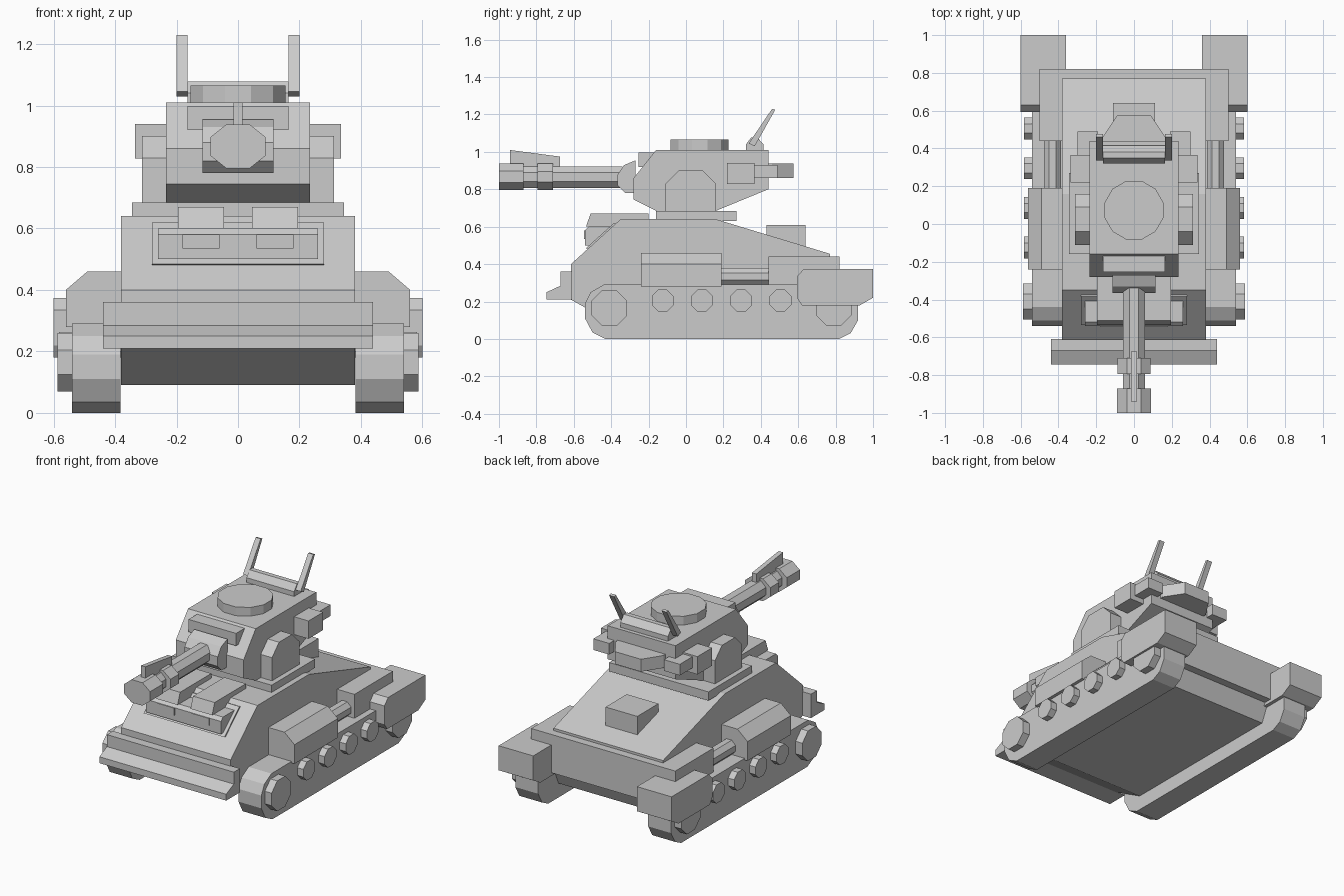
import bpy, math


def prism(name, pts, a, b, axis='X', mirror=False):
    """Extrude a 2D profile from a to b: axis X takes (y,z), Y takes (x,z), Z takes (x,y)."""
    place = {'X': lambda p, t: (t, p[0], p[1]),
             'Y': lambda p, t: (p[0], t, p[1]),
             'Z': lambda p, t: (p[0], p[1], t)}[axis]
    n = len(pts)
    area = sum(pts[i][0] * pts[(i + 1) % n][1] - pts[(i + 1) % n][0] * pts[i][1] for i in range(n))
    if (area < 0) != (axis == 'Y'):
        pts = pts[::-1]
    verts = [place(p, a) for p in pts] + [place(p, b) for p in pts]
    faces = [list(range(n))[::-1], list(range(n, 2 * n))]
    faces += [(i, (i + 1) % n, n + (i + 1) % n, n + i) for i in range(n)]
    me = bpy.data.meshes.new(name)
    me.from_pydata(verts, [], faces)
    ob = bpy.data.objects.new(name, me)
    bpy.context.collection.objects.link(ob)
    if mirror:
        ob.modifiers.new("mirror", 'MIRROR')
    return ob


def box(name, x, y, z, mirror=False):
    return prism(name, [(y[0], z[0]), (y[1], z[0]), (y[1], z[1]), (y[0], z[1])], x[0], x[1], 'X', mirror)


def ring(u, v, ru, rv, n=8):
    """Regular polygon with flat sides up; ru, rv are half width and half height."""
    k = 1 / math.cos(math.pi / n)
    return [(u + ru * k * math.cos(math.tau * (i + .5) / n),
             v + rv * k * math.sin(math.tau * (i + .5) / n)) for i in range(n)]


# Hull
prism("hull", [(-.40, .09), (-.615, .21), (-.615, .40), (-.35, .64), (.16, .64),
               (.77, .455), (.77, .20), (.72, .09)], -.38, .38)
box("rear_slab", (-.5, .5), (.44, .82), (.20, .44))
prism("front_bumper", [(-.61, .36), (-.67, .36), (-.67, .285), (-.745, .25),
                       (-.745, .21), (-.61, .21)], -.44, .44)
prism("engine_box", [(.43, .61), (.64, .61), (.64, .48), (.43, .54)], -.11, .11)

# Vision panel and lids on the front slope
prism("vision_frame", [(-.535, .485), (-.385, .62), (-.36, .61), (-.50, .47)], -.28, .28)
prism("vision_box", [(-.54, .50), (-.54, .58), (-.52, .60), (-.38, .60), (-.48, .50)], -.26, .26)
box("vision_slot", (.06, .18), (-.546, -.53), (.535, .58), True)
prism("driver_lid", [(-.51, .67), (-.20, .67), (-.20, .62), (-.38, .60), (-.535, .60)], .045, .195, 'X', True)

# Running gear
prism("track", [(-.43, 0), (-.50, .035), (-.54, .11), (-.54, .19), (-.51, .25), (-.44, .29),
                (.82, .29), (.89, .25), (.92, .18), (.92, .10), (.88, .03), (.82, 0)], .382, .54, 'X', True)
for y in (-.41, .79):
    prism("end_wheel", ring(y, .165, .095, .095), .50, .587, 'X', True)
for i in range(4):
    prism("road_wheel", ring(-.125 + .21 * i, .205, .058, .058), .50, .582, 'X', True)

# Side equipment above the tracks
prism("side_tank", [(.37, .28), (.37, .46), (.49, .46), (.56, .40), (.56, .28)], -.24, .19, 'Y', True)
prism("side_pipe", ring(.432, .335, .045, .045), .18, .46, 'Y', True)
prism("rear_bin", [(.594, .22), (.594, .335), (.63, .374), (1, .374), (1, .22), (.93, .18), (.62, .18)],
      .36, .60, 'X', True)

# Turret
box("turret_base", (-.345, .345), (-.16, .27), (.63, .685))
prism("turret", [(-.16, .685), (-.28, .745), (-.28, .86), (-.16, 1.01), (.44, 1.01),
                 (.44, .80), (.16, .685)], -.235, .235)
prism("turret_cheek", [(-.11, .685), (-.11, .83), (-.04, .90), (.09, .90), (.16, .83), (.16, .685)],
      .2, .313, 'X', True)
box("turret_visor", (-.165, .165), (-.255, -.12), (.92, .998))
box("turret_side_box", (.2, .335), (.22, .365), (.828, .94), True)
box("turret_rear_ear", (.19, .30), (.36, .49), (.86, .93), True)
prism("turret_rear_bin", [(-.165, .40), (-.165, .46), (-.09, .575), (.09, .575), (.165, .46), (.165, .40)],
      .86, .938, 'Z')
prism("roof_hatch", ring(0, .073, .155, .155, 12), 1.0, 1.065, 'Z')

# Antennas with their mount
prism("antenna_mount", [(.32, 1.0), (.32, 1.04), (.35, 1.078), (.38, 1.078), (.415, 1.04), (.415, 1.0)],
      -.165, .165)
prism("antenna", [(.335, 1.045), (.46, 1.23), (.477, 1.225), (.367, 1.03)], .165, .20, 'X', True)

# Gun
prism("mantlet", [(-.27, .955), (-.33, .93), (-.365, .88), (-.365, .82), (-.325, .78), (-.27, .78)],
      -.115, .115)
prism("barrel", ring(0, .865, .057, .057), -.90, -.34, 'Y')
prism("barrel_collar", ring(0, .867, .088, .07), -.795, -.71, 'Y')
prism("muzzle", ring(0, .867, .09, .072), -1.0, -.87, 'Y')
prism("gun_sight_fin", [(-.94, 1.01), (-.675, .975), (-.675, .91), (-.94, .91)], -.015, .015)
